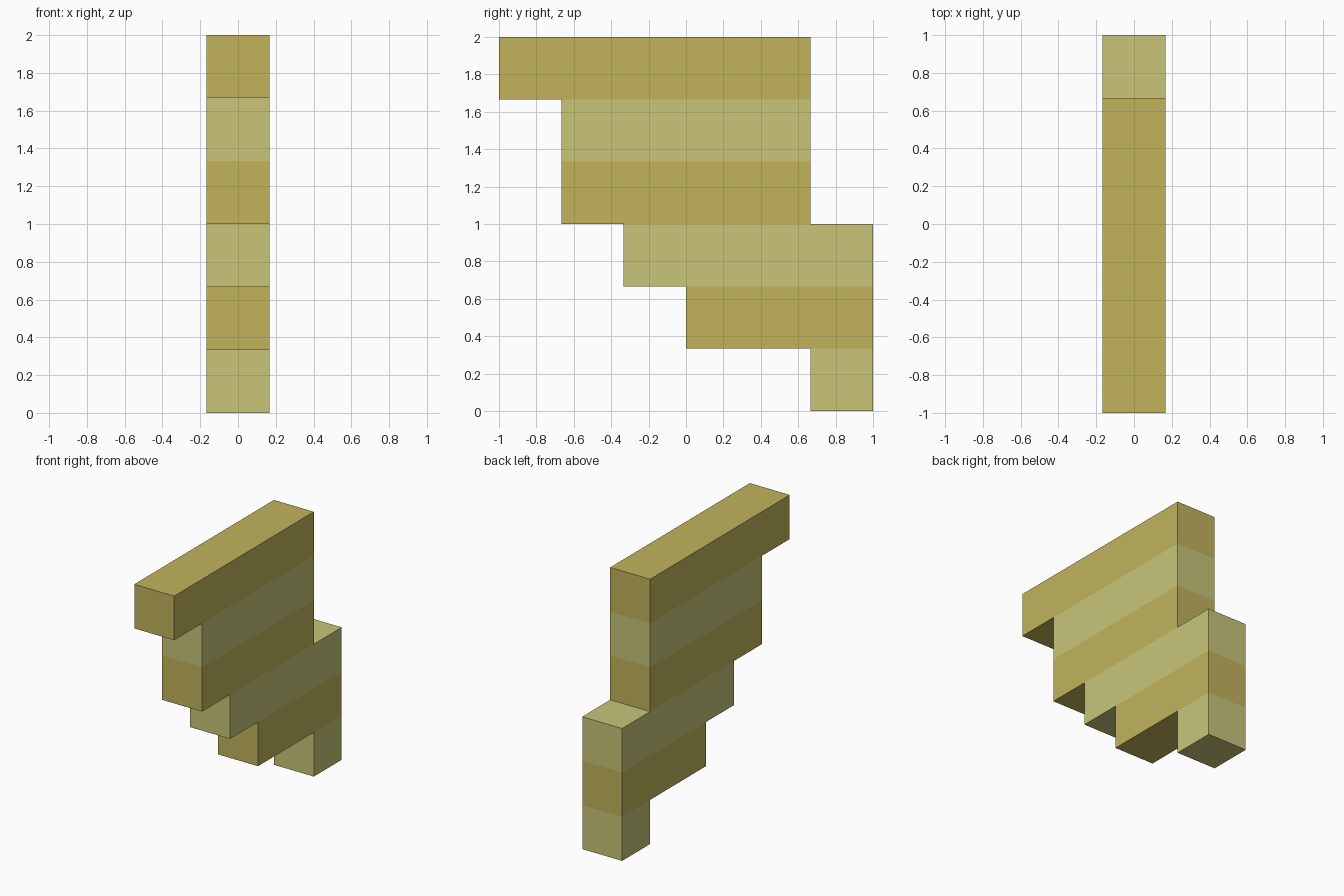
import bpy, bmesh
from mathutils import Vector

if "Cube" in bpy.data.objects:
    bpy.data.objects.remove(bpy.data.objects["Cube"])

U = 1 / 3  # one block

def material(name, rgb):
    m = bpy.data.materials.new(name)
    m.diffuse_color = (*rgb, 1)
    m.use_nodes = True
    m.node_tree.nodes["Principled BSDF"].inputs["Base Color"].default_value = m.diffuse_color
    return m

pale = material("pale_straw", (0.578, 0.558, 0.188))
ochre = material("ochre", (0.539, 0.456, 0.107))

# Block rows from bottom to top: first and last block edge along y
rows = [(2, 3), (0, 3), (-1, 3), (-2, 2), (-2, 2), (-3, 2)]
cells = {(y, z) for z, (a, b) in enumerate(rows) for y in range(a, b)}

# Keep only the outer faces of the blocks, coloured by row
bm = bmesh.new()
for y, z in sorted(cells):
    centre = Vector((0, y + 0.5, z + 0.5))
    for n in (Vector(v) for v in ((1, 0, 0), (-1, 0, 0), (0, 1, 0),
                                  (0, -1, 0), (0, 0, 1), (0, 0, -1))):
        if n.x == 0 and (y + int(n.y), z + int(n.z)) in cells:
            continue
        u = Vector((n.y, n.z, n.x))
        v = n.cross(u)
        corners = [(-1, -1), (1, -1), (1, 1), (-1, 1)]
        face = bm.faces.new([bm.verts.new((centre + (n + u * i + v * j) / 2) * U)
                             for i, j in corners])
        face.material_index = z % 2
bmesh.ops.remove_doubles(bm, verts=bm.verts, dist=1e-4)
bmesh.ops.recalc_face_normals(bm, faces=bm.faces)

# Merge flat faces of the same colour into long strips
bmesh.ops.dissolve_limit(bm, angle_limit=0.01, verts=bm.verts, edges=bm.edges,
                         delimit={'MATERIAL'})

mesh = bpy.data.meshes.new("stepped_wall")
bm.to_mesh(mesh)
bm.free()
mesh.materials.append(pale)
mesh.materials.append(ochre)
bpy.context.collection.objects.link(bpy.data.objects.new("stepped_wall", mesh))
